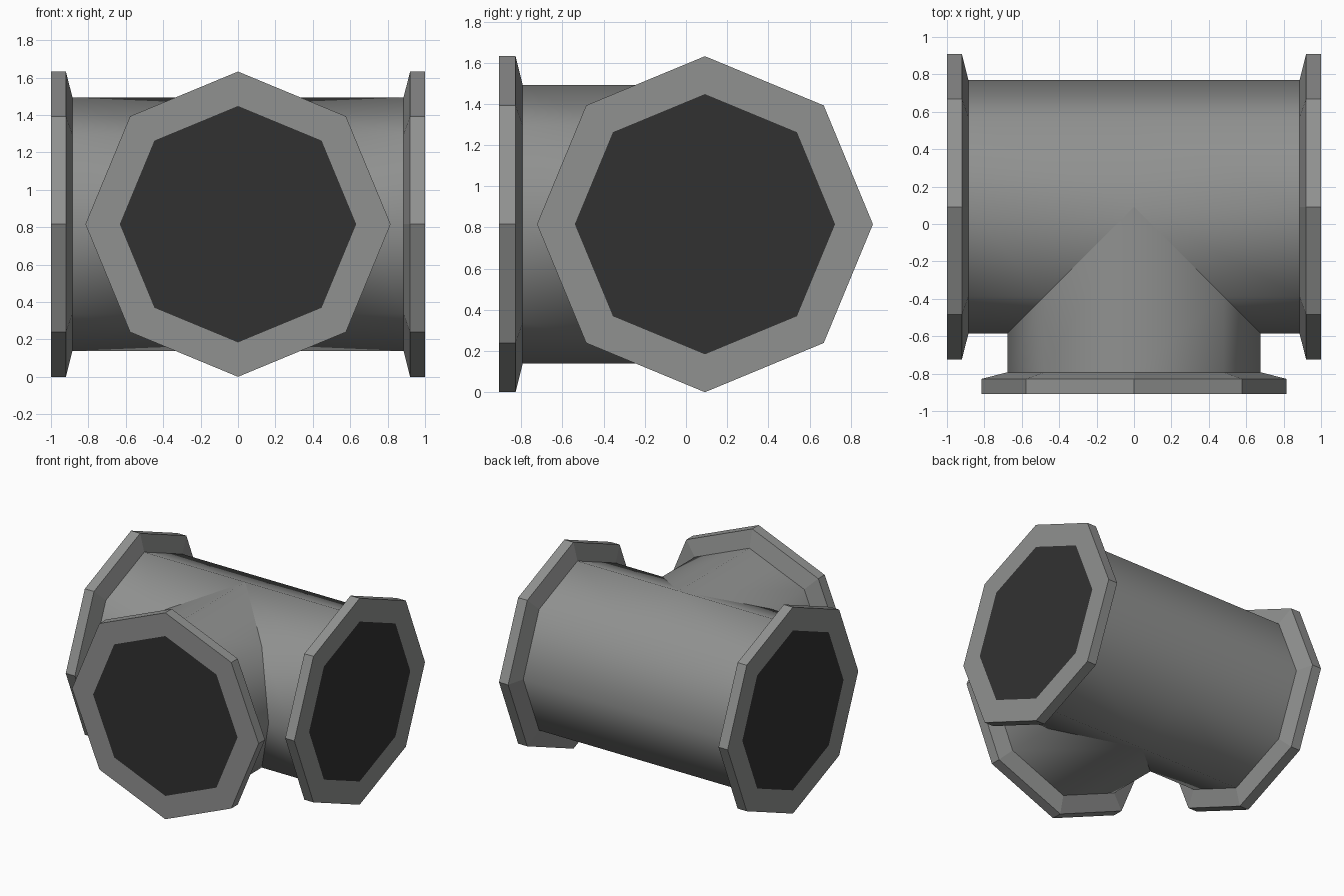
import bpy, bmesh, math
from mathutils import Vector

if "Cube" in bpy.data.objects:
    bpy.data.objects.remove(bpy.data.objects["Cube"])

SIDES = 8
PIPE_R, FLANGE_R, HOLE_R = 0.677, 0.816, 0.632
REACH = 1.0                                   # centre to each flange face
CENTRE = Vector((0, (REACH - FLANGE_R) / 2, FLANGE_R))
UP = Vector((0, 0, 1))
RIGHT, LEFT, FRONT = Vector((1, 0, 0)), Vector((-1, 0, 0)), Vector((0, -1, 0))


def material(name, rgb):
    m = bpy.data.materials.new(name)
    m.diffuse_color = (*rgb, 1)
    m.use_nodes = True
    m.node_tree.nodes["Principled BSDF"].inputs["Base Color"].default_value = m.diffuse_color
    return m


GREY = material("pipe grey", (0.28, 0.285, 0.28))
DARK = material("dark opening", (0.031, 0.031, 0.031))


def ring(bm, axis, radius, along):
    """Octagon around an arm axis; along(offset) gives the distance of each corner."""
    side = UP.cross(axis)
    verts = []
    for i in range(SIDES):
        t = 2 * math.pi * i / SIDES
        off = (side * math.cos(t) + UP * math.sin(t)) * radius
        verts.append(bm.verts.new(CENTRE + off + axis * along(off)))
    return verts


def bridge(bm, a, b):
    for i in range(SIDES):
        j = (i + 1) % SIDES
        bm.faces.new((a[i], a[j], b[j], b[i]))


def finish(bm, name, smooth):
    bmesh.ops.remove_doubles(bm, verts=bm.verts, dist=1e-5)
    me = bpy.data.meshes.new(name)
    bm.to_mesh(me)
    bm.free()
    me.materials.append(GREY)
    me.materials.append(DARK)
    ob = bpy.data.objects.new(name, me)
    bpy.context.collection.objects.link(ob)
    if smooth:
        bpy.ops.object.select_all(action='DESELECT')
        bpy.context.view_layer.objects.active = ob
        ob.select_set(True)
        bpy.ops.object.shade_smooth_by_angle(angle=math.radians(60))


def pipe(name, axes, mitre):
    bm = bmesh.new()
    for axis in axes:
        bridge(bm, ring(bm, axis, PIPE_R, mitre),
               ring(bm, axis, PIPE_R, lambda o: REACH - 0.115))
    finish(bm, name, True)


def flange(name, axis):
    bm = bmesh.new()
    profile = [(0.115, PIPE_R), (0.08, FLANGE_R), (0, FLANGE_R), (0, HOLE_R)]
    rings = [ring(bm, axis, r, lambda o, d=d: REACH - d) for d, r in profile]
    for a, b in zip(rings, rings[1:]):
        bridge(bm, a, b)
    bm.faces.new(rings[-1]).material_index = 1   # dark opening
    finish(bm, name, False)


# Straight run, notched at the front where the branch meets it
pipe("main_pipe", (RIGHT, LEFT), lambda o: max(0.0, -o.y))
# Branch towards the front, mitred into the run
pipe("branch_pipe", (FRONT,), lambda o: abs(o.x))
# Octagonal end flanges
for label, axis in (("right", RIGHT), ("left", LEFT), ("front", FRONT)):
    flange(label + "_flange", axis)
